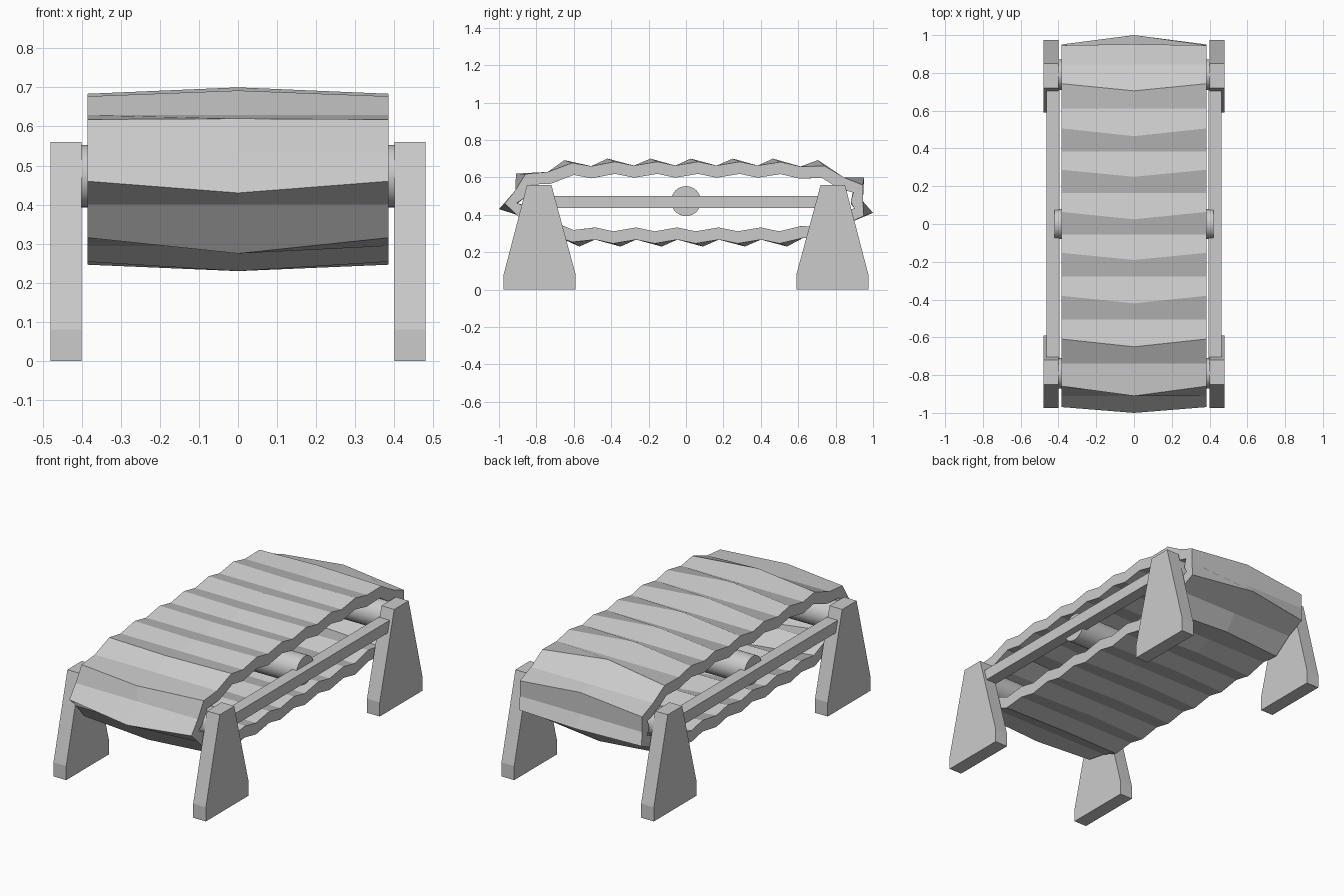
import bpy, bmesh, math
from mathutils import Vector

if "Cube" in bpy.data.objects:
    bpy.data.objects.remove(bpy.data.objects["Cube"])


def make_object(name, bm):
    bmesh.ops.recalc_face_normals(bm, faces=bm.faces)
    mesh = bpy.data.meshes.new(name)
    bm.to_mesh(mesh)
    bm.free()
    ob = bpy.data.objects.new(name, mesh)
    bpy.context.collection.objects.link(ob)
    return ob


def extrude_profile(name, pts, x0, x1):
    bm = bmesh.new()
    a = [bm.verts.new((x0, y, z)) for y, z in pts]
    b = [bm.verts.new((x1, y, z)) for y, z in pts]
    bm.faces.new(a)
    bm.faces.new(b[::-1])
    n = len(pts)
    for i in range(n):
        j = (i + 1) % n
        bm.faces.new((a[i], b[i], b[j], a[j]))
    return make_object(name, bm)


# Belt: ridge centres (y, z) travelling over the top, down the front, back underneath
peaks = [(y, 0.70) for y in (0.465, 0.25, 0.025, -0.19, -0.42)]
peaks = [(0.705, 0.692)] + peaks + [(-0.65, 0.692), (-0.91, 0.62), (-1.0, 0.43), (-0.81, 0.275)]
peaks += [(y, 0.23) for y in (-0.57, -0.35, -0.13, 0.09, 0.315, 0.54)]
peaks += [(0.78, 0.255), (1.0, 0.41), (0.952, 0.598)]
peaks = [Vector(p) for p in peaks]
count = len(peaks)
valleys, inward = [], []
for i, p in enumerate(peaks):
    q = peaks[(i + 1) % count]
    d = (q - p).normalized()
    n = Vector((-d.y, d.x))          # points into the loop
    inward.append(n)
    valleys.append(p.lerp(q, 0.38) + n * 0.037)

HALF = 0.385
TH = 0.065
rows = []                             # (edge point, centre point) around the loop
for i, p in enumerate(peaks):
    edge = p.lerp(valleys[i - 1], 0.28) + (inward[i] + inward[i - 1]).normalized() * 0.006
    rows += [(edge, p), (valleys[i], valleys[i])]


def inset(pts, k):
    # average tangent over neighbouring points gives a gently waved inner skin
    m = len(pts)
    d = (pts[(k + 1) % m] - pts[k - 1]).normalized()
    return pts[k] + Vector((-d.y, d.x)) * TH


edges = [r[0] for r in rows]
mids = [r[1] for r in rows]
bm = bmesh.new()
rings = []
for k in range(len(rows)):
    e, c = edges[k], mids[k]
    ei, ci = inset(edges, k), inset(mids, k)
    rings.append([bm.verts.new((x, v.x, v.y)) for x, v in (
        (-HALF, e), (0, c), (HALF, e), (HALF, ei), (0, ci), (-HALF, ei))])
for k in range(len(rings)):
    a, b = rings[k - 1], rings[k]
    for j in range(6):
        bm.faces.new((a[j], a[(j + 1) % 6], b[(j + 1) % 6], b[j]))
make_object("ridged_belt", bm)

# Legs and side rails on both sides
leg = [(0.975, 0), (0.975, 0.08), (0.85, 0.56), (0.72, 0.56), (0.59, 0.08), (0.59, 0)]
rail = [(-0.74, 0.435), (0.74, 0.435), (0.74, 0.50), (-0.74, 0.50)]
for sx, side in ((-1, "left"), (1, "right")):
    for sy, end in ((-1, "front"), (1, "back")):
        extrude_profile(f"{end}_{side}_leg", [(sy * y, z) for y, z in leg], sx * 0.40, sx * 0.48)
    extrude_profile(f"{side}_rail", rail, sx * 0.395, sx * 0.463)

# Rollers inside the belt
for name, y in (("front_roller", -0.79), ("middle_roller", 0), ("back_roller", 0.79)):
    circle = [(y + 0.08 * math.cos(t * math.tau / 32), 0.473 + 0.08 * math.sin(t * math.tau / 32))
              for t in range(32)]
    ob = extrude_profile(name, circle, -0.422, 0.422)
    bpy.ops.object.select_all(action='DESELECT')
    ob.select_set(True)
    bpy.context.view_layer.objects.active = ob
    bpy.ops.object.shade_smooth_by_angle()
